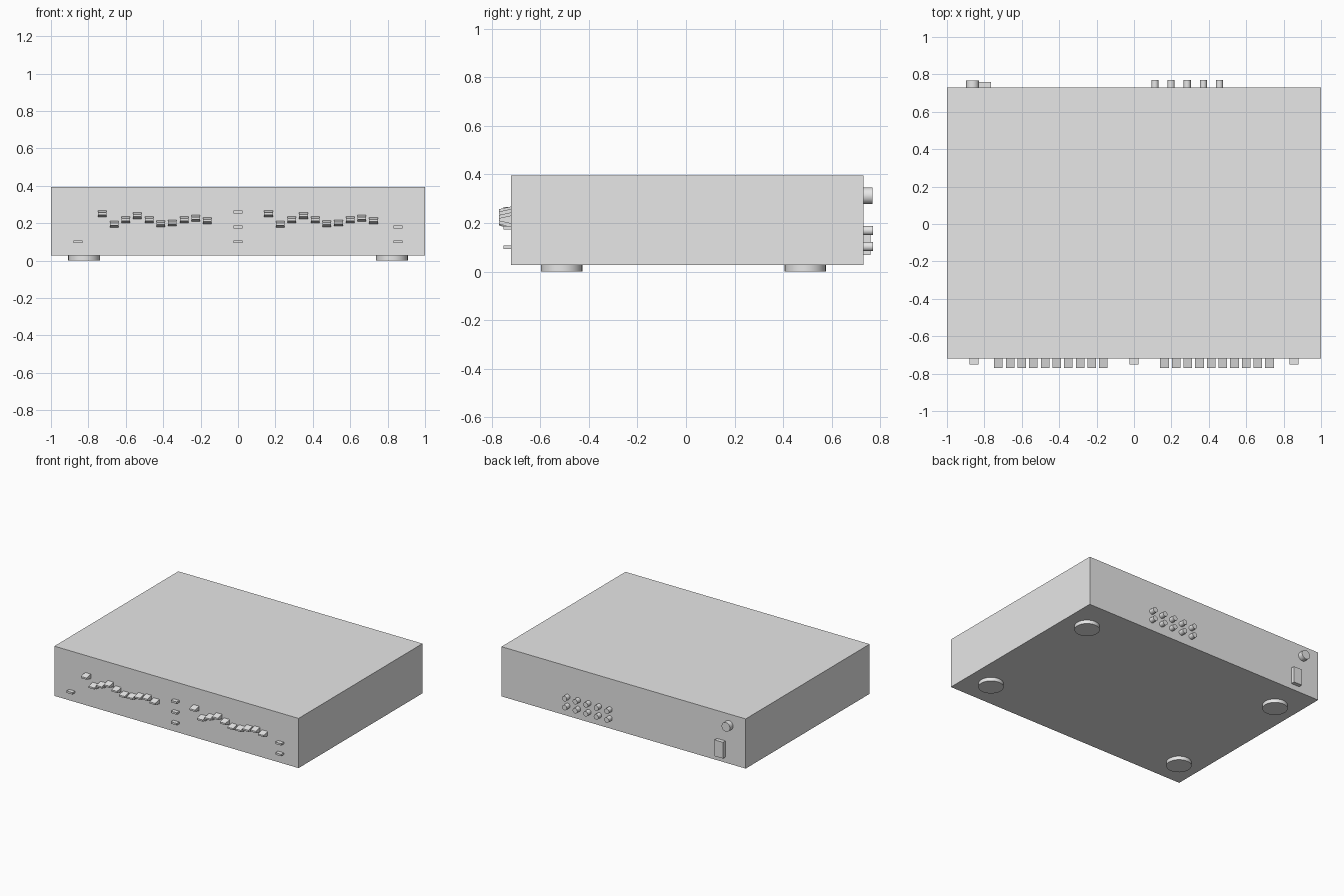
import bpy, bmesh
from math import pi

default = bpy.data.objects.get("Cube")
if default:
    bpy.data.objects.remove(default, do_unlink=True)

grey = bpy.data.materials.new("light grey")
grey.use_nodes = True
colour = (0.8, 0.8, 0.8, 1)
grey.diffuse_color = colour
grey.node_tree.nodes["Principled BSDF"].inputs["Base Color"].default_value = colour

FRONT, BACK = -0.72, 0.73
BOTTOM, TOP = 0.027, 0.395


def finish(obj, name):
    obj.name = name
    obj.data.materials.append(grey)
    return obj


def box(name, low, high):
    centre = [(a + b) / 2 for a, b in zip(low, high)]
    bpy.ops.mesh.primitive_cube_add(size=1, location=centre)
    obj = finish(bpy.context.object, name)
    obj.scale = [b - a for a, b in zip(low, high)]
    bpy.ops.object.transform_apply(location=False, rotation=False, scale=True)
    return obj


def cylinder(name, centre, radius, depth, facing_back=False):
    bpy.ops.mesh.primitive_cylinder_add(
        vertices=32, radius=radius, depth=depth, location=centre,
        rotation=(pi / 2 if facing_back else 0, 0, 0))
    obj = finish(bpy.context.object, name)
    bpy.ops.object.shade_smooth_by_angle()
    return obj


def rear_cylinder(name, x, z, radius, end):
    return cylinder(name, (x, (BACK + end) / 2, z), radius, end - BACK, True)


# Main housing
box("housing", (-1, FRONT, BOTTOM), (1, BACK, TOP))

# Four round feet
for side, x in (("right", -0.823), ("left", 0.823)):
    for end, y in (("front", -0.512), ("rear", 0.491)):
        cylinder(f"{end}_{side}_foot", (x, y, BOTTOM / 2), 0.085, BOTTOM)


# Slider caps, wedge shaped towards the tip
def slider(name, x, z):
    cap = box(name, (x - 0.023, -0.769, z - 0.017), (x + 0.023, FRONT, z + 0.017))
    for v in cap.data.vertices:
        if v.co.y < 0:
            v.co.z *= 0.35


heights = (0.251, 0.195, 0.219, 0.241, 0.219, 0.198, 0.201, 0.219, 0.227, 0.214)
for bank, start in (("right", -0.725), ("left", 0.163)):
    for i, z in enumerate(heights):
        slider(f"{bank}_slider_{i + 1}", start + i * 0.0624, z)

# Flat push buttons
for x, levels in ((-0.855, (0.101,)), (0, (0.101, 0.18, 0.26)), (0.855, (0.101, 0.18))):
    for z in levels:
        box("push_button", (x - 0.024, -0.751, z - 0.007), (x + 0.024, FRONT, z + 0.007))

# Two rows of rear sockets
for z in (0.103, 0.169):
    for i in range(5):
        rear_cylinder("rear_socket", 0.112 + i * 0.0863, z, 0.019, 0.769)

# Fuse cap and power inlet
rear_cylinder("fuse_cap", -0.863, 0.312, 0.034, 0.767)
box("power_inlet", (-0.834, BACK, 0.068), (-0.765, 0.759, 0.188))
